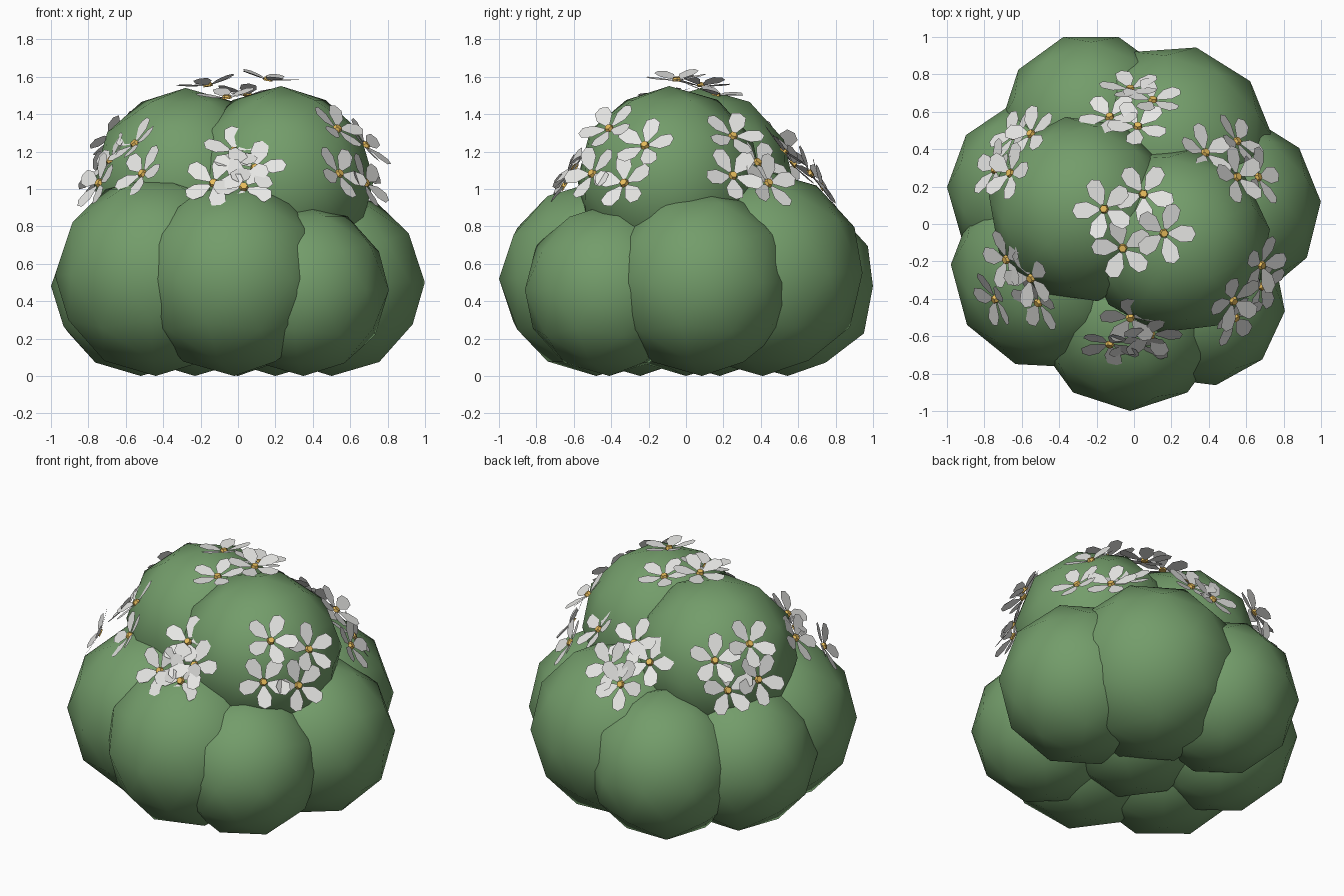
import bpy, bmesh, math, random
from mathutils import Vector, Matrix

if "Cube" in bpy.data.objects:
    bpy.data.objects.remove(bpy.data.objects["Cube"])

random.seed(4)


def material(name, rgb):
    m = bpy.data.materials.new(name)
    m.diffuse_color = (*rgb, 1)
    m.use_nodes = True
    m.node_tree.nodes["Principled BSDF"].inputs["Base Color"].default_value = m.diffuse_color
    return m


LEAF = material("leaf green", (0.172, 0.335, 0.145))
PETAL = material("petal white", (0.82, 0.82, 0.80))
PISTIL = material("pistil yellow", (0.83, 0.52, 0.11))


def finish(name, bm, mats, smooth):
    me = bpy.data.meshes.new(name)
    bm.to_mesh(me)
    bm.free()
    for m in mats:
        me.materials.append(m)
    for p in me.polygons:
        p.use_smooth = smooth
    ob = bpy.data.objects.new(name, me)
    bpy.context.collection.objects.link(ob)
    return ob


def leaf_ball(name, x, y, z, r, turn):
    bm = bmesh.new()
    bmesh.ops.create_icosphere(
        bm, subdivisions=2, radius=r,
        matrix=Matrix.Translation((x, y, z)) @ Matrix.Rotation(math.radians(turn), 4, 'Z'))
    finish(name, bm, [LEAF], True)


# Lower ring of leafy balls resting on the ground: x, y, radius, turn
for i, (x, y, r, turn) in enumerate([
        (-0.02, -0.48, 0.52, 0), (0.35, -0.41, 0.46, 11), (0.50, 0.085, 0.50, 22),
        (0.20, 0.41, 0.55, 22), (-0.23, 0.543, 0.48, 18), (-0.52, 0.18, 0.48, 16),
        (-0.44, -0.245, 0.54, 15)]):
    leaf_ball(f"lower_leaf_ball_{i + 1}", x, y, r, r, turn)

# Middle and top leafy balls
leaf_ball("core_leaf_ball", 0, 0, 0.5, 0.5, 0)
leaf_ball("upper_left_leaf_ball", -0.28, 0.08, 1.04, 0.5, 10)
leaf_ball("upper_right_leaf_ball", 0.23, -0.09, 1.05, 0.5, 25)

# Half outline of one petal: distance from flower centre, half width
PROFILE = [(0.025, 0.010), (0.09, 0.046), (0.148, 0.040)]


def add_flower(bm, pos):
    pos = Vector(pos)
    normal = pos - Vector((0, 0, 0.65))         # flowers face away from the bush core
    frame = (Matrix.Translation(pos) @ normal.to_track_quat('Z', 'Y').to_matrix().to_4x4()
             @ Matrix.Rotation(random.uniform(0, math.tau), 4, 'Z'))
    for k in range(5):
        m = frame @ Matrix.Rotation(k * math.tau / 5, 4, 'Z')
        outline = [(d, -w) for d, w in PROFILE] + [(0.168, 0)] + [(d, w) for d, w in reversed(PROFILE)]
        bm.faces.new([bm.verts.new(m @ Vector((d, w, 0.2 * d))) for d, w in outline])
    # Yellow centre
    old = set(bm.faces)
    bmesh.ops.create_cone(bm, cap_ends=True, segments=6, radius1=0.026, radius2=0.02,
                          depth=0.02, matrix=frame @ Matrix.Translation((0, 0, 0.008)))
    for f in bm.faces:
        if f not in old:
            f.material_index = 1


# Flower clusters, four flowers each
CLUSTERS = {
    "top": [(-0.16, 0.08, 1.55), (0.05, 0.16, 1.50), (0.16, -0.05, 1.58), (-0.06, -0.13, 1.485)],
    "front": [(-0.02, -0.50, 1.20), (-0.13, -0.64, 1.03), (0.03, -0.65, 1.01), (0.09, -0.59, 1.11)],
    "front_right": [(0.53, -0.41, 1.32), (0.68, -0.22, 1.23), (0.54, -0.50, 1.08), (0.68, -0.33, 1.03)],
    "back_right": [(0.55, 0.25, 1.28), (0.38, 0.38, 1.14), (0.55, 0.44, 1.03), (0.66, 0.25, 1.07)],
    "back": [(0.02, 0.52, 1.20), (-0.13, 0.57, 1.13), (0.10, 0.66, 1.08), (-0.02, 0.72, 1.01)],
    "back_left": [(-0.66, 0.27, 1.28), (-0.55, 0.48, 1.22), (-0.74, 0.29, 1.07), (-0.64, 0.47, 1.04)],
    "front_left": [(-0.55, -0.29, 1.24), (-0.68, -0.19, 1.15), (-0.51, -0.42, 1.08), (-0.74, -0.40, 1.03)],
}
for side, flowers in CLUSTERS.items():
    bm = bmesh.new()
    for pos in flowers:
        add_flower(bm, pos)
    finish(f"{side}_flower_cluster", bm, [PETAL, PISTIL], False)
